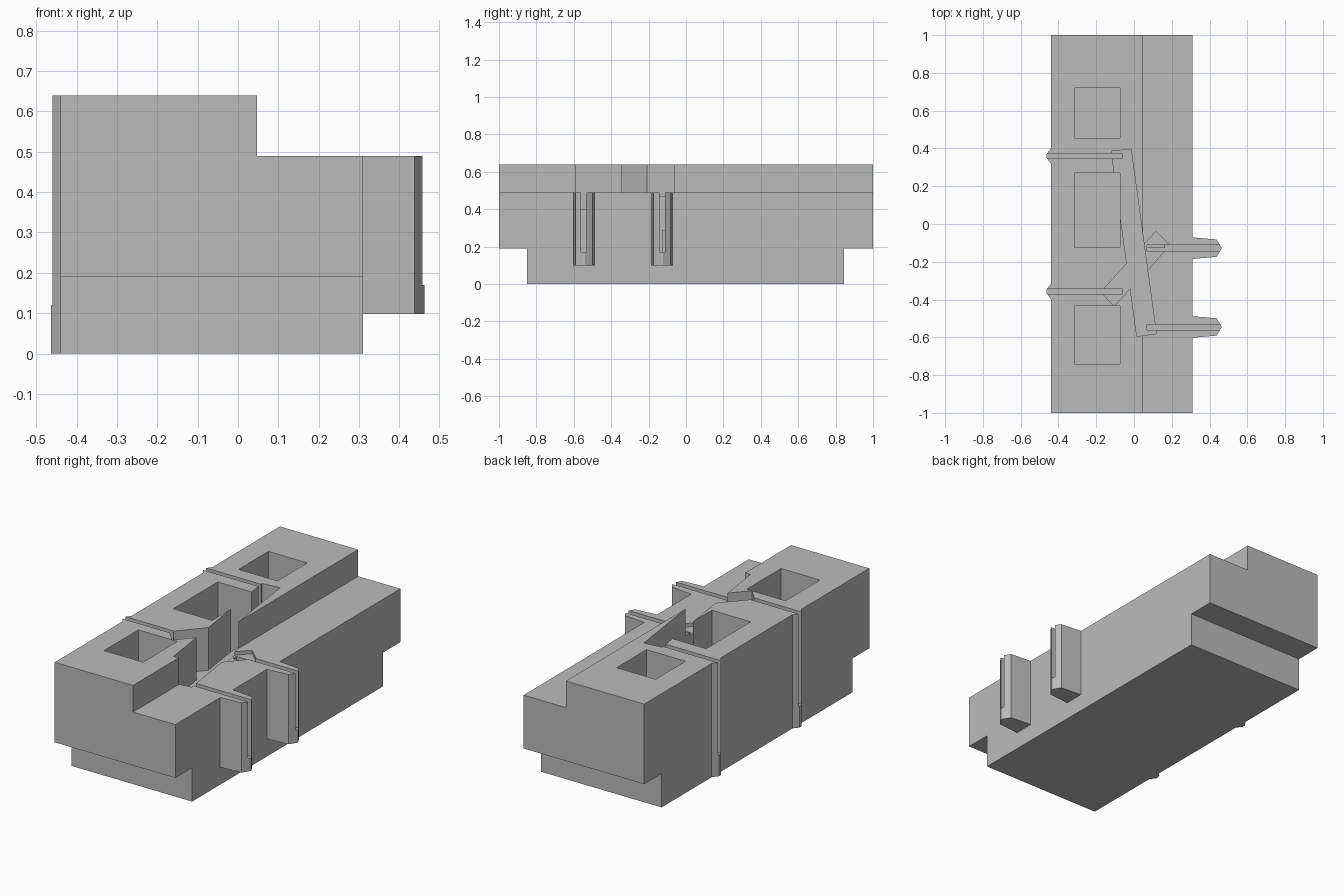
import bpy, bmesh

if "Cube" in bpy.data.objects:
    bpy.data.objects.remove(bpy.data.objects["Cube"])

grey = bpy.data.materials.new("plain grey")
grey.diffuse_color = (0.5, 0.5, 0.5, 1)
grey.use_nodes = True
grey.node_tree.nodes["Principled BSDF"].inputs["Base Color"].default_value = grey.diffuse_color


def prism(name, points, low, high, axis="z"):
    """Extrude an outline along z (points are x,y) or along y (points are x,z)."""
    bm = bmesh.new()
    place = (lambda a, b: (a, b, low)) if axis == "z" else (lambda a, b: (a, low, b))
    face = bm.faces.new([bm.verts.new(place(a, b)) for a, b in points])
    new = bmesh.ops.extrude_face_region(bm, geom=[face])["geom"]
    shift = (0, 0, high - low) if axis == "z" else (0, high - low, 0)
    bmesh.ops.translate(bm, vec=shift, verts=[v for v in new if isinstance(v, bmesh.types.BMVert)])
    bmesh.ops.recalc_face_normals(bm, faces=bm.faces)
    mesh = bpy.data.meshes.new(name)
    bm.to_mesh(mesh)
    bm.free()
    mesh.materials.append(grey)
    obj = bpy.data.objects.new(name, mesh)
    bpy.context.collection.objects.link(obj)
    return obj


def block(name, x0, x1, y0, y1, z0, z1):
    return prism(name, [(x0, y0), (x1, y0), (x1, y1), (x0, y1)], z0, z1)


def combine(other, operation):
    mod = body.modifiers.new(other.name, "BOOLEAN")
    mod.operation, mod.object, mod.solver = operation, other, "EXACT"
    bpy.context.view_layer.objects.active = body
    bpy.ops.object.modifier_apply(modifier=mod.name)
    bpy.data.objects.remove(other)


# Stepped main body
body = prism("body", [(-0.44, 0), (0.31, 0), (0.31, 0.49), (0.047, 0.49),
                      (0.047, 0.64), (-0.44, 0.64)], -1, 1, "y")

# Undercuts at both ends
combine(block("front_undercut", -0.6, 0.6, -1.2, -0.85, -0.2, 0.19), "DIFFERENCE")
combine(block("back_undercut", -0.6, 0.6, 0.845, 1.2, -0.2, 0.19), "DIFFERENCE")

# Tapered fins on the right side
for y in (-0.128, -0.545):
    combine(prism("right_fin", [(0.28, y - 0.057), (0.31, y - 0.057), (0.437, y - 0.046),
                                (0.462, y - 0.006), (0.462, y + 0.006), (0.437, y + 0.046),
                                (0.31, y + 0.057), (0.28, y + 0.057)], 0.098, 0.49), "UNION")

# Low ribs on the left side
for y in (0.36, -0.357):
    combine(prism("left_rib", [(-0.42, y - 0.04), (-0.44, y - 0.04), (-0.463, y - 0.01),
                               (-0.463, y + 0.01), (-0.44, y + 0.04), (-0.42, y + 0.04)],
                  0, 0.64), "UNION")

# Rectangular pockets in the top
for y0, y1 in ((0.455, 0.72), (-0.125, 0.27), (-0.74, -0.435)):
    combine(block("pocket", -0.315, -0.073, y0, y1, 0.12, 0.8), "DIFFERENCE")

# Diagonal channel
combine(prism("channel", [(-0.12, 0.385), (0.015, -0.595), (0.118, -0.58), (-0.016, 0.396)],
              0.4, 0.8), "DIFFERENCE")

# Slanted notches beside the channel
combine(prism("left_notch", [(-0.035, -0.205), (-0.175, -0.36), (-0.105, -0.435), (0.035, -0.28)],
              0.4, 0.8), "DIFFERENCE")
combine(prism("right_notch", [(0.05, -0.27), (0.19, -0.11), (0.115, -0.04), (0.0, -0.165)],
              0.47, 0.8), "DIFFERENCE")

# Thin slots through the ribs and fins
for y in (0.36, -0.357):
    combine(block("left_slot", -0.6, -0.06, y - 0.014, y + 0.014, 0.12, 0.8), "DIFFERENCE")
for y in (-0.127, -0.547):
    combine(block("right_slot", 0.068, 0.6, y - 0.015, y + 0.015, 0.17, 0.8), "DIFFERENCE")

# Small ledge inside the rear right slot
combine(block("slot_ledge", 0.05, 0.165, -0.127, -0.10, 0.15, 0.29), "UNION")
